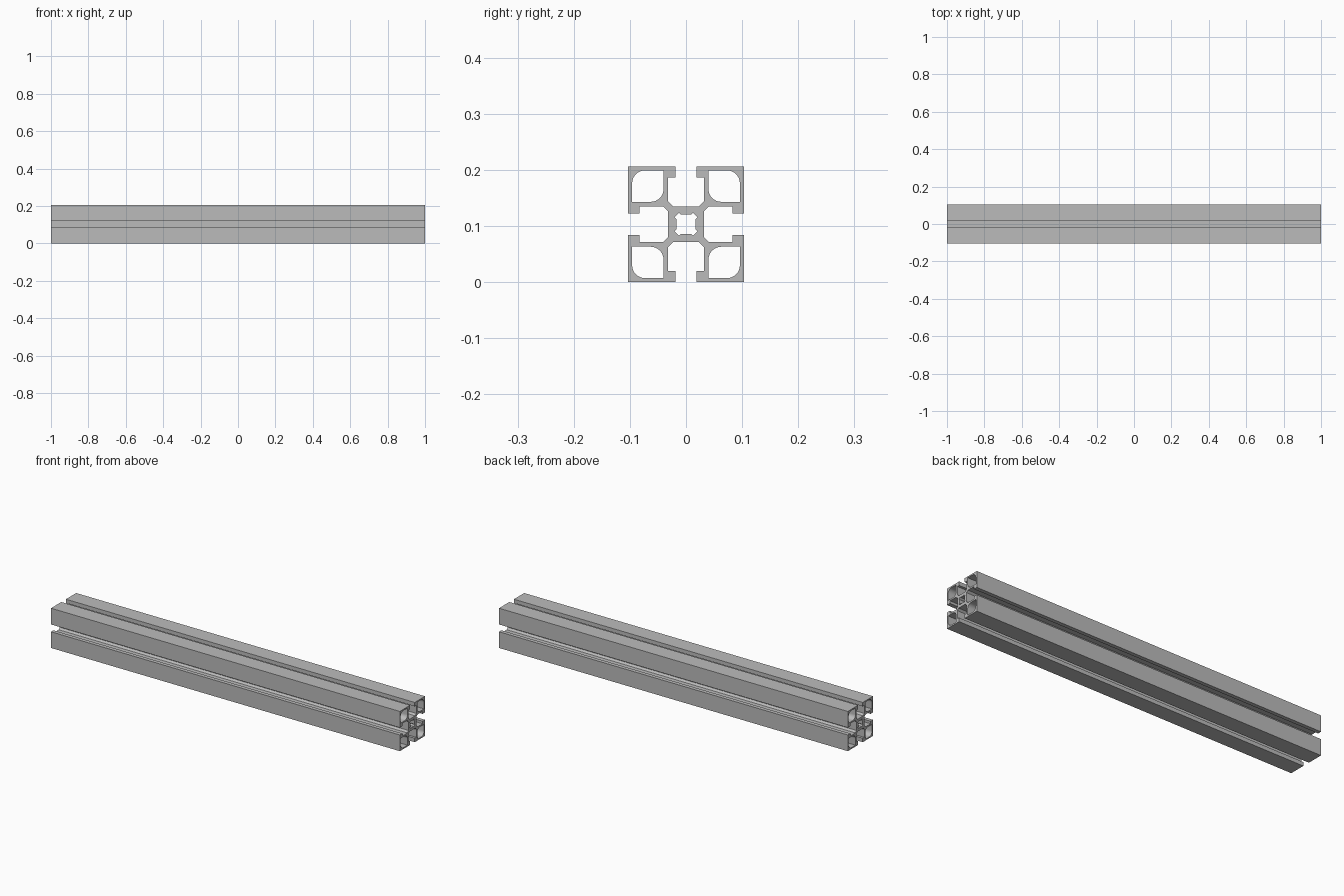
import bpy, bmesh, math

if "Cube" in bpy.data.objects:
    bpy.data.objects.remove(bpy.data.objects["Cube"], do_unlink=True)

LENGTH = 2.0
HALF = 0.103       # half of the square section
SLOT = 0.019       # half width of the slot mouth
LIP = 0.083        # inner side of the slot lips
WALL = 0.032       # half width of the slot channel and of the core
CHAMFER = 0.009    # bevel between the channel wall and floor


def turned(points, quarter):
    """Rotate points about the section centre by quarter turns."""
    for _ in range(quarter):
        points = [(-y, x) for x, y in points]
    return points


def ring(points):
    """Repeat a quarter outline four times around the centre."""
    return [p for q in range(4) for p in turned(points, q)]


def arc(cx, cy, radius, start, steps=8):
    return [(cx + radius * math.cos(math.radians(start + 90 * i / steps)),
             cy + radius * math.sin(math.radians(start + 90 * i / steps)))
            for i in range(steps + 1)]


# Outer outline: half a slot, the corner, half a slot
half_slot = [(WALL, WALL - CHAMFER), (WALL + CHAMFER, WALL), (LIP, WALL),
             (LIP, SLOT), (HALF, SLOT)]
outline = ring(half_slot + [(HALF, HALF)] + [(y, x) for x, y in reversed(half_slot)])

# Corner cavity, rounded at its inner and outer corners
lo, hi, r = 0.040, 0.096, 0.023
cavity = (arc(lo + r, lo + r, r, 180) + [(hi, lo)]
          + arc(hi - r, hi - r, r, 0) + [(lo, hi)])

# Centre bore with a notch on each diagonal
bore = ring([(0.017, 0.009), (0.0205, 0.0125), (0.0125, 0.0205), (0.009, 0.017)])

# Filled section extruded along the rail
curve = bpy.data.curves.new("rail_section", "CURVE")
curve.dimensions = "2D"
curve.fill_mode = "BOTH"
curve.extrude = LENGTH / 2
for loop in [outline, bore] + [turned(cavity, q) for q in range(4)]:
    spline = curve.splines.new("POLY")
    spline.points.add(len(loop) - 1)
    for point, (x, y) in zip(spline.points, loop):
        point.co = (x, y, 0, 1)
    spline.use_cyclic_u = True

rail = bpy.data.objects.new("slotted_rail", curve)
bpy.context.collection.objects.link(rail)
rail.rotation_euler = (math.pi / 2, 0, math.pi / 2)
rail.location.z = HALF
bpy.ops.object.select_all(action="DESELECT")
rail.select_set(True)
bpy.context.view_layer.objects.active = rail
bpy.ops.object.convert(target="MESH")
rail = bpy.context.object
bpy.ops.object.transform_apply(location=True, rotation=True, scale=True)

# Weld the end caps to the sides
bm = bmesh.new()
bm.from_mesh(rail.data)
bmesh.ops.remove_doubles(bm, verts=bm.verts, dist=0.0001)
bmesh.ops.recalc_face_normals(bm, faces=bm.faces)
bm.to_mesh(rail.data)
bm.free()
bpy.ops.object.shade_smooth_by_angle(angle=math.radians(30))

# Plain grey metal
grey = bpy.data.materials.new("aluminium_grey")
grey.use_nodes = True
color = (0.5, 0.5, 0.5, 1)
grey.diffuse_color = color
grey.node_tree.nodes["Principled BSDF"].inputs["Base Color"].default_value = color
rail.data.materials.clear()
rail.data.materials.append(grey)
